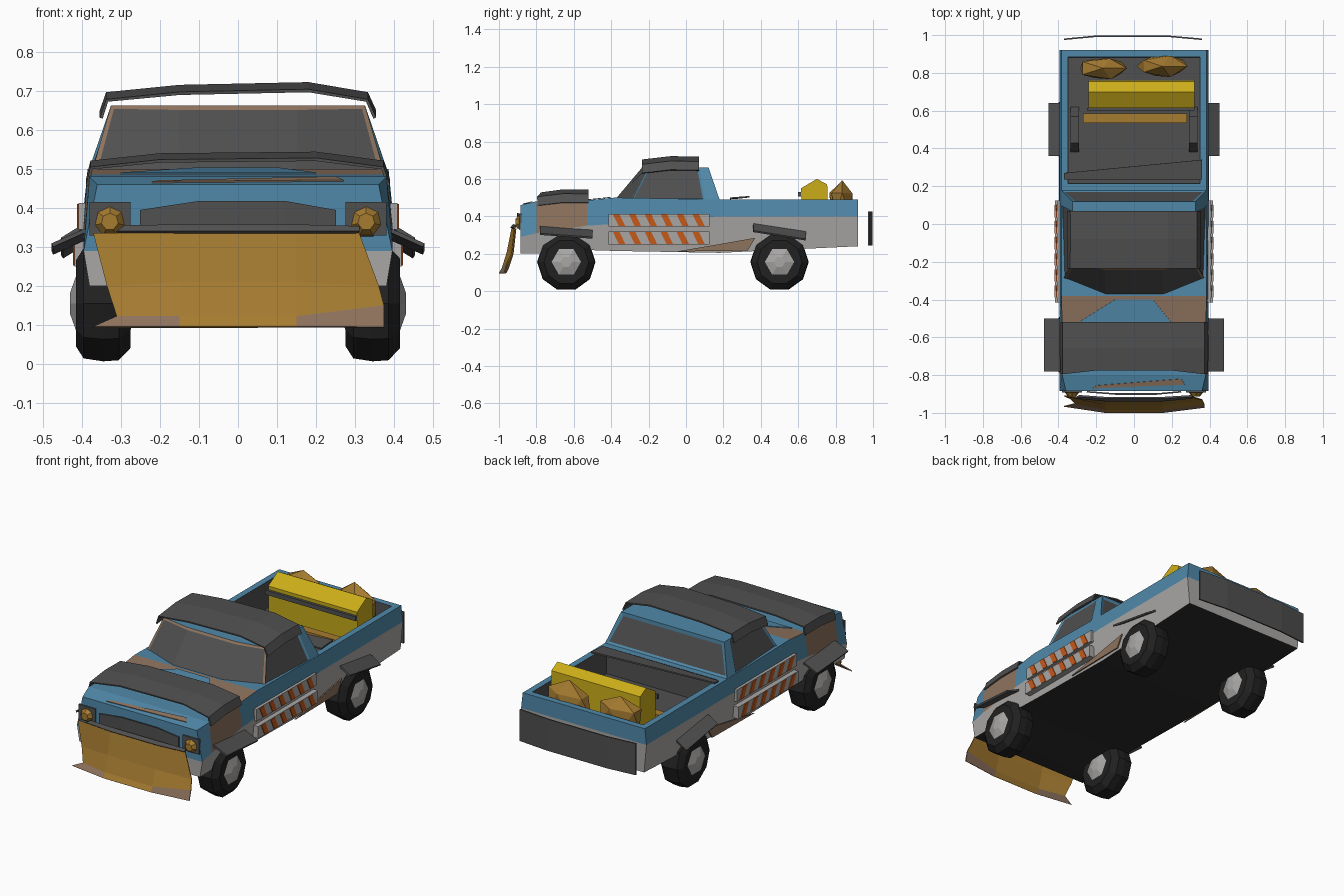
import bpy, bmesh, math, random
from mathutils import Vector

random.seed(4)
cube = bpy.data.objects.get("Cube")
if cube:
    bpy.data.objects.remove(cube, do_unlink=True)


def material(name, r, g, b):
    m = bpy.data.materials.new(name)
    m.use_nodes = True
    m.diffuse_color = (r, g, b, 1)
    m.node_tree.nodes["Principled BSDF"].inputs["Base Color"].default_value = (r, g, b, 1)
    return m


BLUE = material("faded_blue", .08, .25, .40)
PALE = material("pale_grey", .40, .39, .38)
DARK = material("dark_grey", .08, .08, .08)
BLACK = material("rubber_black", .015, .015, .015)
UNDER = material("underside_black", .025, .025, .025)
OCHRE = material("ochre", .38, .20, .03)
YELLOW = material("yellow", .60, .42, .01)
RUST = material("rust_tan", .27, .17, .11)
ORANGE = material("orange", .56, .10, .01)


def finish(name, bm, *mats, normals=True):
    if normals:
        bmesh.ops.recalc_face_normals(bm, faces=bm.faces[:])
    me = bpy.data.meshes.new(name)
    bm.to_mesh(me)
    bm.free()
    for m in mats:
        me.materials.append(m)
    ob = bpy.data.objects.new(name, me)
    bpy.context.collection.objects.link(ob)
    return ob


def prism(name, pts, x0, x1, mat):
    """Extrude a (y, z) outline along x."""
    bm = bmesh.new()
    a = [bm.verts.new((x0, y, z)) for y, z in pts]
    b = [bm.verts.new((x1, y, z)) for y, z in pts]
    bm.faces.new(a)
    bm.faces.new(b)
    for i in range(len(pts)):
        j = (i + 1) % len(pts)
        bm.faces.new((a[i], a[j], b[j], b[i]))
    return finish(name, bm, mat)


def box(name, x, y, z, mat):
    return prism(name, [(y[0], z[0]), (y[1], z[0]), (y[1], z[1]), (y[0], z[1])], x[0], x[1], mat)


def sheet(name, rows, mats, thick=.008, paint=None):
    """Bent plate through rows of points."""
    bm = bmesh.new()
    g = [[bm.verts.new(p) for p in row] for row in rows]
    for r in range(len(g) - 1):
        for c in range(len(g[r]) - 1):
            f = bm.faces.new((g[r][c], g[r][c + 1], g[r + 1][c + 1], g[r + 1][c]))
            f.material_index = paint(r, c) if paint else 0
    ob = finish(name, bm, *mats)
    mod = ob.modifiers.new("thickness", "SOLIDIFY")
    mod.thickness = thick
    mod.offset = 0
    return ob


def lathe_x(name, rings, cx, cy, cz, mat, n=10):
    """Rings of (x offset, radius) around the x axis."""
    bm = bmesh.new()
    loops = []
    for dx, r in rings:
        loops.append([bm.verts.new((cx + dx, cy + r * math.cos(math.tau * i / n),
                                    cz + r * math.sin(math.tau * i / n))) for i in range(n)])
    for a, b in zip(loops, loops[1:]):
        for i in range(n):
            j = (i + 1) % n
            bm.faces.new((a[i], a[j], b[j], b[i]))
    bm.faces.new(loops[0])
    bm.faces.new(loops[-1])
    return finish(name, bm, mat)


# Hull: y, bottom z, colour-break z, top z, top half width
stations = [(-.885, .20, .29, .46, .36), (-.80, .20, .31, .48, .38), (-.53, .22, .35, .485, .38),
            (-.38, .215, .36, .50, .385), (.18, .205, .40, .49, .385), (.92, .24, .40, .49, .385)]
bm = bmesh.new()
rings = []
for y, zb, zm, zt, wt in stations:
    half = [(.38, zb), (.395, zm), (wt, zt)]
    rings.append([bm.verts.new((-x, y, z)) for x, z in half] +
                 [bm.verts.new((x, y, z)) for x, z in reversed(half)])
# strip colours around the ring: lower, upper, top, upper, lower, floor
strip = [1, 0, 0, 0, 1, 2]
for s, (a, b) in enumerate(zip(rings, rings[1:])):
    for i in range(6):
        j = (i + 1) % 6
        f = bm.faces.new((a[i], a[j], b[j], b[i]))
        f.material_index = strip[i]
        if (s == 1 and i in (1, 3)) or (s == 2 and i == 2):
            f.material_index = 3
        if s == 4 and i == 2:
            bed = f
for r in (rings[0], rings[-1]):
    bm.faces.new((r[0], r[1], r[4], r[5])).material_index = 1
    bm.faces.new((r[1], r[2], r[3], r[4])).material_index = 0
bmesh.ops.recalc_face_normals(bm, faces=bm.faces[:])
# Sink the cargo bed
bmesh.ops.inset_individual(bm, faces=[bed], thickness=.05)
walls = bmesh.ops.inset_individual(bm, faces=[bed], thickness=.003)["faces"]
for v in bed.verts:
    v.co.z = .34
for f in walls + [bed]:
    f.material_index = 4
finish("body", bm, BLUE, PALE, UNDER, RUST, DARK, normals=False)

# Cab with inset windows
base = [(.15, -.38), (.375, -.29), (.385, .10), (.385, .18)]
roof = [(.15, -.235), (.325, -.205), (.325, .07), (.325, .12)]
bm = bmesh.new()


def loop(half, z):
    pts = half + [(-x, y) for x, y in reversed(half)]
    return [bm.verts.new((x, y, z)) for x, y in pts]


lo, hi = loop(base, .488), loop(roof, .662)
sides = [bm.faces.new((lo[i], lo[(i + 1) % 8], hi[(i + 1) % 8], hi[i])) for i in range(8)]
bm.faces.new(hi)
bmesh.ops.recalc_face_normals(bm, faces=bm.faces[:])
screen = [sides[0], sides[6], sides[7]]
for f in bmesh.ops.inset_region(bm, faces=screen, thickness=.014)["faces"]:
    f.material_index = 2
for f, t in ((sides[1], .014), (sides[5], .014), (sides[3], .025)):
    bmesh.ops.inset_individual(bm, faces=[f], thickness=t, depth=-.006)
for f in screen + [sides[1], sides[3], sides[5]]:
    f.material_index = 1
finish("cab", bm, BLUE, DARK, RUST, normals=False)

# Blue cowl wedge on the rusty panel, and the nose patch
sheet("cowl_patch", [[(-.3, -.525, .489), (.2, -.525, .489)], [(-.1, -.40, .502), (.1, -.40, .502)]], [BLUE], .004)
sheet("nose_patch", [[(-.22, -.87, .466), (.27, -.85, .47)], [(-.2, -.855, .469), (.25, -.82, .479)]], [RUST], .004)

# Scrap armour on hood, roof and tail
arch = [(-.385, -.045), (-.375, 0), (-.2, .018), (.2, .022), (.37, 0), (.385, -.045)]
sheet("hood_armour", [[(x, -.795 + .02 * (abs(x) < .3), .502 + z) for x, z in arch],
                      [(x, -.66, .518 + z) for x, z in arch],
                      [(x, -.52, .517 + z) for x, z in arch]], [DARK])
arch = [(-.35, -.045), (-.335, 0), (-.15, .018), (.18, .025), (.33, 0), (.35, -.045)]
sheet("roof_armour", [[(x, -.235, .675 + z) for x, z in arch],
                      [(x, -.08, .693 + z) for x, z in arch],
                      [(x, .07, .69 + z) for x, z in arch]], [DARK])
bend = [(-.37, .978), (-.2, .994), (.18, .994), (.36, .978)]
sheet("tail_armour", [[(x, y, z) for x, y in bend] for z in (.245, .425)], [DARK])

# Plow blade with worn lip
xs = [-.15, .15]
blade = [[(-.37, -.91, .335)] + [(x, -.93, .335) for x in xs] + [(.31, -.915, .335)],
         [(-.335, -.925, .20)] + [(x, -.955, .21) for x in xs] + [(.36, -.93, .20)],
         [(-.31, -.95, .122)] + [(x, -.982, .122) for x in xs] + [(.373, -.955, .15)],
         [(-.37, -.965, .095)] + [(x, -.998, .095) for x in xs] + [(.373, -.97, .095)]]
sheet("plow_blade", blade, [OCHRE, RUST], .006, lambda r, c: int(r == 2 and c != 1))
sheet("plow_top_bar", [[(-.31, -.92, .337), (-.15, -.935, .337), (.15, -.935, .337), (.31, -.92, .337)],
                       [(-.29, -.91, .352), (-.15, -.92, .354), (.15, -.92, .354), (.31, -.91, .35)]], [DARK], .012)

# Grille
sheet("grille", [[(-.25, -.888, .335), (-.1, -.90, .335), (.12, -.90, .335), (.25, -.888, .335)],
                 [(-.25, -.888, .395), (-.1, -.90, .418), (.12, -.90, .418), (.25, -.888, .395)]], [DARK])

tire = [(-.07, .115), (-.05, .148), (0, .156), (.04, .153), (.07, .12)]
for side, s in (("left", 1), ("right", -1)):
    # Headlights
    box(f"{side}_light_panel", (s * .275, s * .38), (-.892, -.88), (.33, .415), DARK)
    bm = bmesh.new()
    bmesh.ops.create_cone(bm, cap_ends=True, segments=7, radius1=.042, radius2=.022, depth=.025)
    for v in bm.verts:
        v.co = Vector((s * .328 + v.co.x, -.9 - v.co.z, .365 + v.co.y))
    finish(f"{side}_headlight", bm, OCHRE)

    # Wheels and fender plates
    for end, y, w, zs in (("front", -.64, .475, (.345, .325)), ("rear", .50, .45, (.36, .315))):
        lathe_x(f"{side}_{end}_tire", tire, s * .345, y, .156, BLACK)
        lathe_x(f"{side}_{end}_hub", [(-.085, .03), (-.068, .085), (.068, .085), (.085, .03)],
                s * .345, y, .156, PALE, 6)
        ends = (y - .14, y + .14)
        sheet(f"{side}_{end}_fender", [[(s * .385, q, z) for q, z in zip(ends, zs)],
                                       [(s * w, q, z - .04) for q, z in zip(ends, zs)]], [DARK], .01)

    # Striped door boards
    for row, z, x in (("upper", .345, .408), ("lower", .25, .418)):
        box(f"{side}_{row}_board", (s * .38, s * x), (-.415, .125), (z, z + .068), PALE)
        for k in range(6):
            y = -.39 + k * .085
            prism(f"{side}_{row}_stripe_{k}", [(y + .03, z + .003), (y + .065, z + .003),
                                               (y + .035, z + .065), (y, z + .065)],
                  s * x, s * (x + .004), ORANGE)
    # Rust patch along the sill
    prism(f"{side}_sill_rust", [(-.05, .212), (.33, .217), (.37, .285), (.2, .255)], s * .39, s * .397, RUST)
    # Wheel wells inside the bed
    prism(f"{side}_bed_well", [(.38, .34), (.43, .42), (.57, .42), (.62, .34)], s * .29, s * .335, DARK)

# Cargo
prism("yellow_crate", [(.62, .345), (.615, .55), (.70, .60), (.755, .57), (.76, .345)], -.24, .32, YELLOW)
box("crate_rail", (-.25, .32), (.60, .615), (.505, .53), DARK)
box("ochre_beam", (-.27, .28), (.535, .585), (.345, .40), OCHRE)
sheet("bed_plank", [[(-.37, .235, .495), (.36, .235, .497)], [(-.37, .27, .497), (.36, .34, .505)]], [DARK])
for k, (x, y) in enumerate(((-.165, .825), (.15, .835))):
    bm = bmesh.new()
    bmesh.ops.create_icosphere(bm, subdivisions=1, radius=1)
    for v in bm.verts:
        p = v.co * random.uniform(.95, 1.15)
        v.co = Vector((x + p.x * .135, y + p.y * .06, .47 + p.z * .11))
    finish(f"cargo_sack_{k}", bm, OCHRE)
